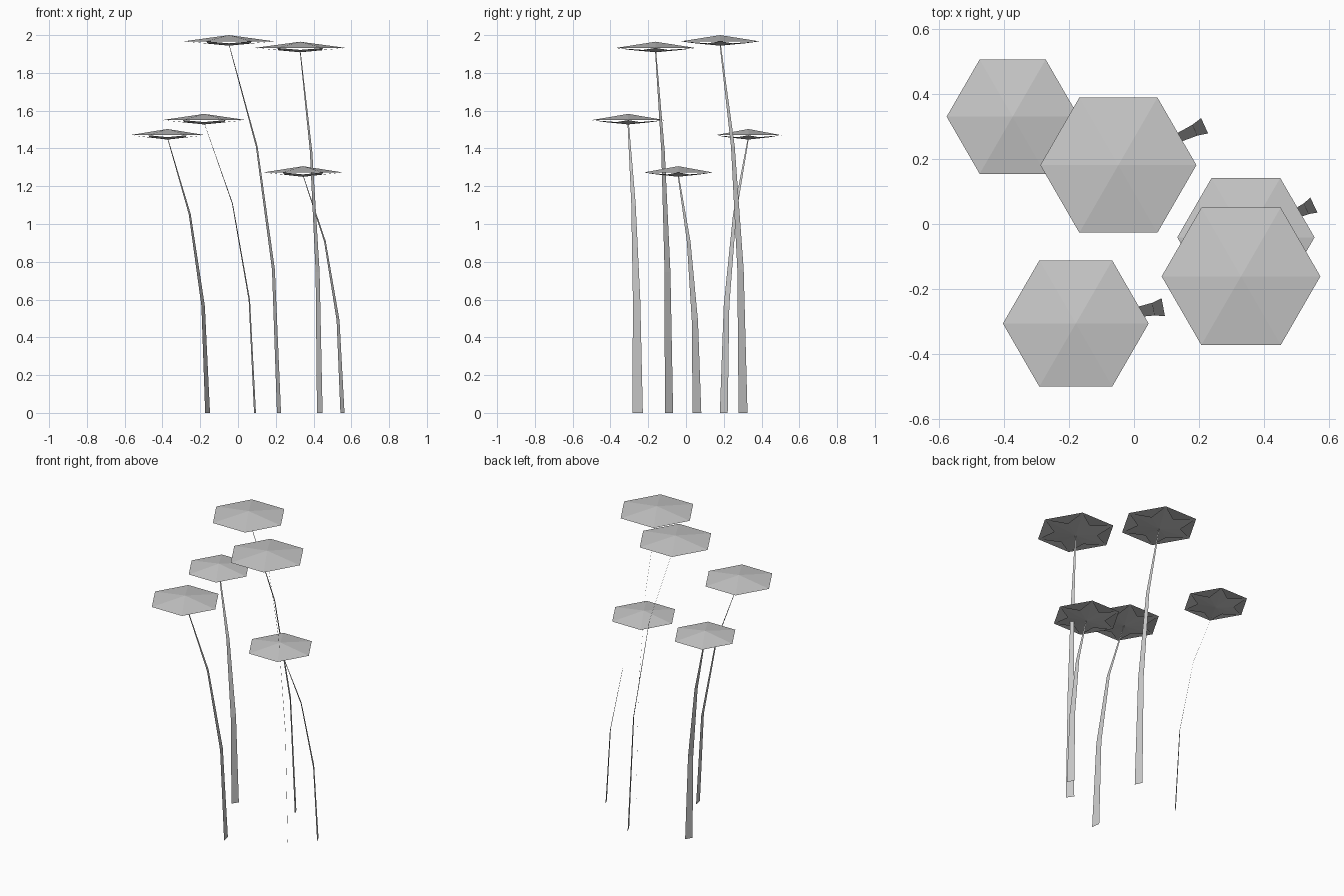
import bpy, math
from mathutils import Vector

if "Cube" in bpy.data.objects:
    bpy.data.objects.remove(bpy.data.objects["Cube"])

grey = bpy.data.materials.new("plain grey")
grey.diffuse_color = (0.58, 0.58, 0.58, 1)
grey.use_nodes = True
grey.node_tree.nodes["Principled BSDF"].inputs["Base Color"].default_value = grey.diffuse_color


def add_object(name, verts, faces):
    mesh = bpy.data.meshes.new(name)
    mesh.from_pydata([tuple(v) for v in verts], [], faces)
    mesh.materials.append(grey)
    mesh.update()
    obj = bpy.data.objects.new(name, mesh)
    bpy.context.collection.objects.link(obj)
    return obj


def flower_head(name, centre, radius):
    # shallow six-sided cone facing up
    rim = [centre + Vector((radius * math.cos(i * math.pi / 3),
                            radius * math.sin(i * math.pi / 3), 0)) for i in range(6)]
    top = centre + Vector((0, 0, 0.033))
    add_object(name + "_cap", rim + [top], [(i, (i + 1) % 6, 6) for i in range(6)])
    # six-pointed star cone underneath, its points meeting the rim corners
    star = []
    for i in range(12):
        f = 1.0 if i % 2 == 0 else 0.55
        a = i * math.pi / 6
        star.append(centre + Vector((radius * f * math.cos(a), radius * f * math.sin(a),
                                     -0.023 * (1 - f))))
    star.append(centre + Vector((0, 0, -0.023)))
    add_object(name + "_star", star, [((i + 1) % 12, i, 12) for i in range(12)])


def stem(name, base, head, width):
    # flat tapering ribbon that leans more and more towards the head
    lean = Vector((head.x - base[0], head.y - base[1], 0))
    side = Vector((-lean.y, lean.x, 0)).normalized()
    verts = []
    for i in range(4):
        t = i / 3
        p = Vector((base[0], base[1], 0)) + lean * t * t
        p.z = (head.z - 0.015) * (1.25 * t - 0.25 * t * t)
        half = side * width / 2 * (1 - 0.87 * t)
        verts += [p - half, p + half]
    add_object(name, verts, [(2 * i, 2 * i + 1, 2 * i + 3, 2 * i + 2) for i in range(3)])


# head centre, head radius, stem base, stem width
plants = [
    ((-0.048, 0.181, 1.967), 0.240, (0.217, 0.302), 0.052),
    ((0.329, -0.161, 1.932), 0.244, (0.433, -0.090), 0.053),
    ((-0.179, -0.306, 1.550), 0.224, (0.090, -0.256), 0.056),
    ((-0.373, 0.330, 1.470), 0.203, (-0.161, 0.200), 0.049),
    ((0.344, -0.041, 1.273), 0.211, (0.553, 0.058), 0.051),
]
for n, (head, radius, base, width) in enumerate(plants, 1):
    flower_head(f"flower_{n}", Vector(head), radius)
    stem(f"stem_{n}", base, Vector(head), width)
